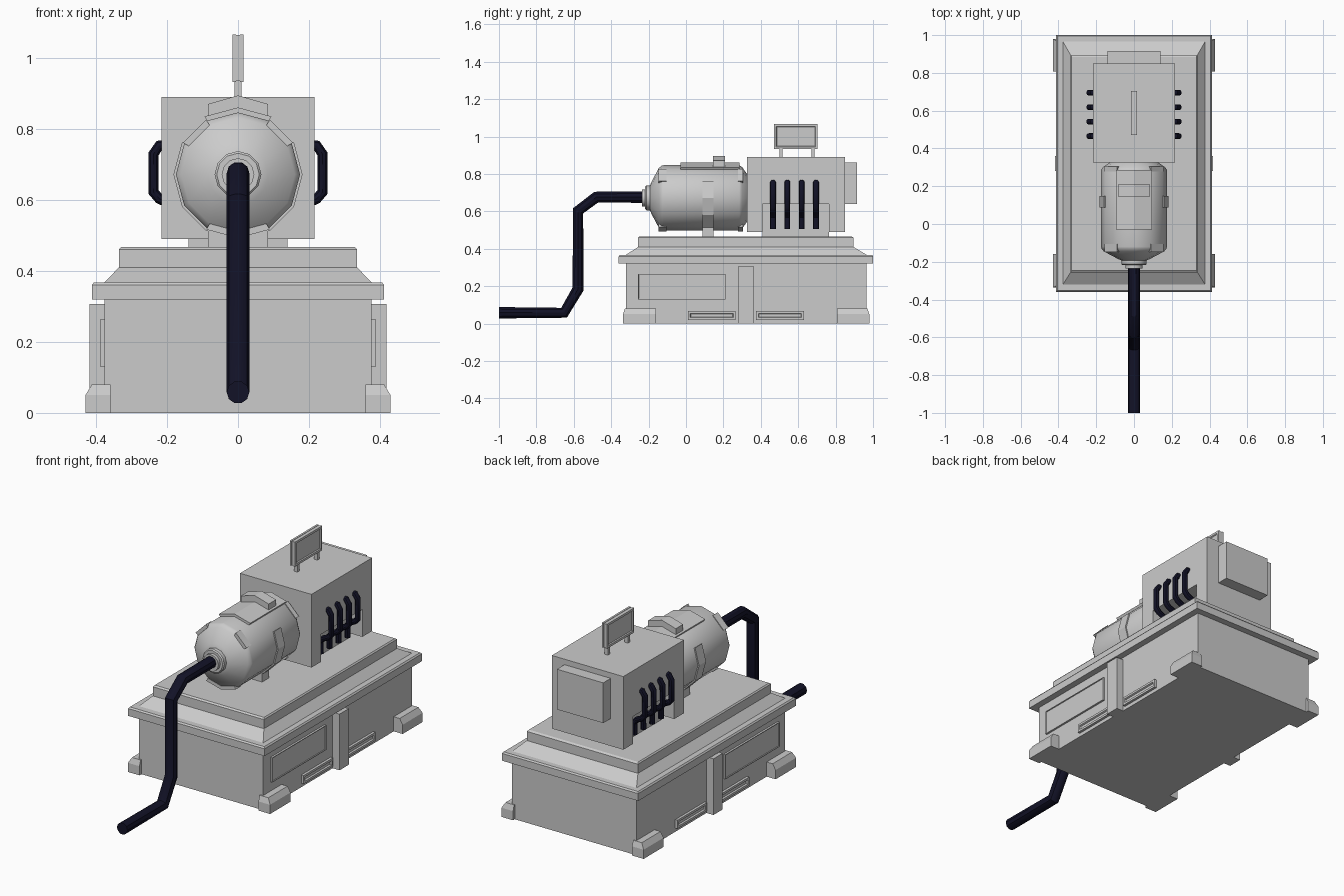
import bpy, bmesh
from math import sin, cos, radians, tau

if "Cube" in bpy.data.objects:
    bpy.data.objects.remove(bpy.data.objects["Cube"])

AXIS_Z = 0.672  # height of the motor axis

black = bpy.data.materials.new("black_rubber")
black.diffuse_color = (0.006, 0.006, 0.02, 1)
black.use_nodes = True
black.node_tree.nodes["Principled BSDF"].inputs["Base Color"].default_value = black.diffuse_color


def make(name, bm, smooth=False):
    bmesh.ops.recalc_face_normals(bm, faces=bm.faces)
    me = bpy.data.meshes.new(name)
    bm.to_mesh(me)
    bm.free()
    ob = bpy.data.objects.new(name, me)
    bpy.context.collection.objects.link(ob)
    if smooth:
        shade(ob)
    return ob


def select(ob):
    bpy.ops.object.select_all(action='DESELECT')
    ob.select_set(True)
    bpy.context.view_layer.objects.active = ob


def shade(ob):
    select(ob)
    bpy.ops.object.shade_smooth_by_angle(angle=radians(35))


def loft(name, rings, smooth=False):
    """Skin a list of equal-length closed rings and cap both ends."""
    bm = bmesh.new()
    vs = [[bm.verts.new(p) for p in r] for r in rings]
    n = len(vs[0])
    for a, b in zip(vs, vs[1:]):
        for i in range(n):
            j = (i + 1) % n
            bm.faces.new((a[i], a[j], b[j], b[i]))
    bm.faces.new(vs[0])
    bm.faces.new(vs[-1])
    return make(name, bm, smooth)


def box(name, x, y, z):
    rect = [(x[0], y[0]), (x[1], y[0]), (x[1], y[1]), (x[0], y[1])]
    return loft(name, [[(a, b, h) for a, b in rect] for h in z])


def prism(name, pts, y0, y1):
    """Extrude an x-z outline along y."""
    return loft(name, [[(x, y, z) for x, z in pts] for y in (y0, y1)])


def lathe(name, profile, n):
    """Revolve (y, radius) pairs about the motor axis."""
    return loft(name, [[(r * cos(tau * i / n), y, AXIS_Z + r * sin(tau * i / n))
                        for i in range(n)] for y, r in profile], True)


def arc_plate(name, y0, y1, r, a0, a1):
    """Raised plate following the motor's 30 degree facets."""
    ang = [radians(a) for a in range(a0, a1 + 1, 30)]
    pts = [(r * cos(a), AXIS_Z + r * sin(a)) for a in ang]
    pts += [(0.16 * cos(a), AXIS_Z + 0.16 * sin(a)) for a in reversed(ang)]
    return prism(name, pts, y0, y1)


def framed_panel(name, s, x_in, x_out, y, z, rim, depth):
    """Side panel with a raised rim and a sunken middle."""
    def ring(x, d):
        return [(s * x, y[0] + d, z[0] + d), (s * x, y[1] - d, z[0] + d),
                (s * x, y[1] - d, z[1] - d), (s * x, y[0] + d, z[1] - d)]
    return loft(name, [ring(x_in, 0), ring(x_out, 0), ring(x_out, rim),
                       ring(x_out - depth, rim * 1.3)])


def tube(name, pts, r):
    cu = bpy.data.curves.new(name, 'CURVE')
    cu.dimensions = '3D'
    cu.bevel_depth, cu.bevel_resolution, cu.use_fill_caps = r, 3, True
    sp = cu.splines.new('POLY')
    sp.points.add(len(pts) - 1)
    for p, c in zip(sp.points, pts):
        p.co = (*c, 1)
    ob = bpy.data.objects.new(name, cu)
    bpy.context.collection.objects.link(ob)
    select(ob)
    bpy.ops.object.convert(target='MESH')
    ob = bpy.context.view_layer.objects.active
    ob.data.materials.clear()
    ob.data.materials.append(black)
    shade(ob)
    return ob


# Plinth: body, flange, slope and deck; y runs from -.32 - d to .965 + d
steps = [(0, 0), (0, .32), (.036, .32), (.036, .36), (.03, .368),
         (0, .368), (-.04, .41), (-.04, .46), (-.046, .467)]
rings = []
for d, z in steps:
    x, y0, y1 = .376 + d, -.32 - d * 1.1, .965 + d
    if d < 0:
        y0, y1 = -.32 - d * 1.6, .965 + d * 1.75
    rings.append([(-x, y0, z), (x, y0, z), (x, y1, z), (-x, y1, z)])
loft("plinth", rings)

# Side fittings of the plinth
for s, side in ((-1, "left"), (1, "right")):
    for end, y0, y1 in (("front", -.337, -.16), ("back", .808, .98)):
        rings = []
        for x, z, d in ((.43, 0, 0), (.43, .05, 0), (.412, .08, .01)):
            f0, f1 = (d, 0) if end == "front" else (0, d)
            rings.append([(s * .36, y0 + f0, z), (s * x, y0 + f0, z),
                          (s * x, y1 - f1, z), (s * .36, y1 - f1, z)])
        loft(f"{side}_{end}_foot", rings)
    px = sorted((s * .36, s * .418))
    box(f"{side}_pillar", px, (.28, .36), (0, .307))
    framed_panel(f"{side}_plate", s, .37, .387, (-.257, .21), (.13, .265), .004, .004)
    framed_panel(f"{side}_slot_front", s, .37, .39, (.01, .265), (.02, .067), .012, .008)
    framed_panel(f"{side}_slot_back", s, .37, .39, (.375, .63), (.02, .067), .012, .008)

# Control housing with a notch on each side
box("housing_pedestal", (-.14, .14), (.41, .765), (.46, .495))
housing = box("control_housing", (-.216, .216), (.326, .85), (.49, .89))
for s in (-1, 1):
    cut = box("notch_cutter", sorted((s * .14, s * .4)), (.41, .765), (.4, .64))
    cut.hide_render = True
    mod = housing.modifiers.new("notch", 'BOOLEAN')
    mod.operation, mod.solver, mod.object = 'DIFFERENCE', 'EXACT', cut
    select(housing)
    bpy.ops.object.modifier_apply(modifier=mod.name)
    bpy.data.objects.remove(cut)
box("back_cover", (-.14, .14), (.84, .915), (.64, .86))

# Cables bending out of the housing and into the notch
for s, side in ((-1, "left"), (1, "right")):
    for i in range(4):
        y = .465 + i * .0767
        path = [(.19, .757), (.222, .754), (.238, .73), (.238, .622),
                (.222, .604), (.192, .59), (.175, .572), (.175, .505)]
        tube(f"{side}_cable_{i + 1}", [(s * x, y, z) for x, z in path], .0155)

# Display plate on two posts
for y in (.508, .68):
    box("display_post", (-.01, .01), (y - .008, y + .008), (.88, .945))
box("display_core", (-.009, .009), (.472, .702), (.935, 1.065))
for s in (-1, 1):
    framed_panel("display_frame", s, .005, .016, (.47, .704), (.933, 1.067), .012, .005)

# Twelve-sided motor
lathe("motor_body", [(-.195, .06), (-.185, .085), (-.145, .16), (-.13, .172),
                     (-.12, .175), (.285, .175), (.3, .165), (.328, .125)], 12)
lathe("nose_ring", [(-.18, .066), (-.212, .066), (-.218, .06)], 12)
lathe("hose_collar", [(-.2, .046), (-.235, .046)], 12)

# Plates and straps on the motor
arc_plate("top_plate", -.03, .285, .189, 60, 120)
prism("top_block", [(-.084, .8), (.084, .8), (.084, .871), (0, .895), (-.084, .871)],
      .145, .208)
arc_plate("cradle_strap", .087, .147, .182, -210, 30)
box("cradle_leg", (-.085, .085), (.087, .147), (.46, .53))
for y0, y1, end in ((-.147, -.105, "front"), (.278, .305, "back")):
    arc_plate(end + "_clip_right", y0, y1, .179, 30, 60)
    arc_plate(end + "_clip_left", y0, y1, .179, 120, 150)
    arc_plate(end + "_clip_bottom", y0, y1, .179, -120, -60)

# Supply hose
tube("supply_hose", [(0, -.2, .676), (0, -.48, .676), (0, -.577, .603),
                     (0, -.577, .185), (0, -.652, .058), (0, -1, .058)], .032)
